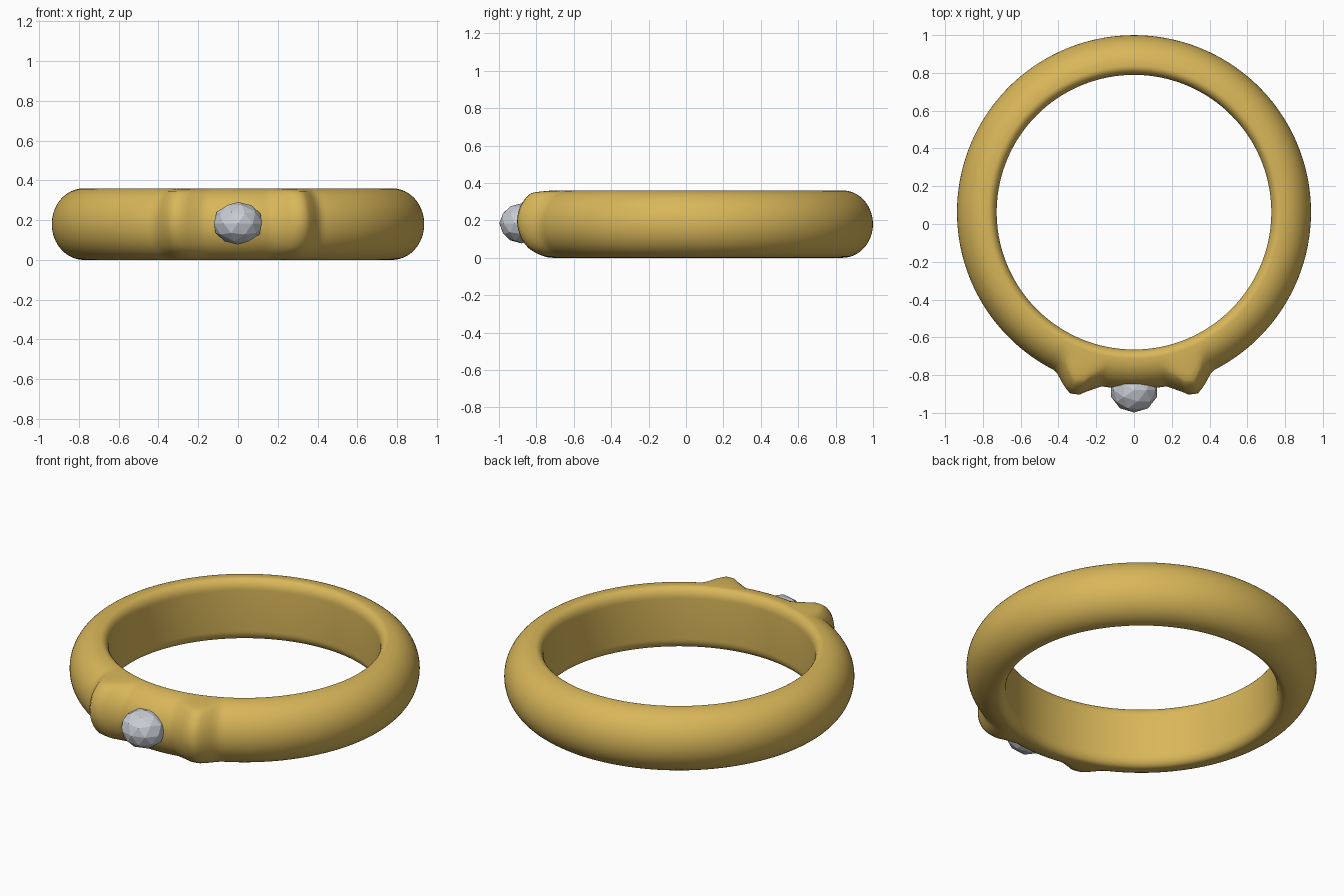
import bpy, bmesh
from math import sin, cos, pi, degrees, atan2, radians
from mathutils import Vector

if "Cube" in bpy.data.objects:
    bpy.data.objects.remove(bpy.data.objects["Cube"], do_unlink=True)

CENTRE_Y, MID_Z = 0.0625, 0.18
STEPS = 240


def material(name, rgb):
    mat = bpy.data.materials.new(name)
    mat.use_nodes = True
    mat.diffuse_color = (*rgb, 1)
    mat.node_tree.nodes["Principled BSDF"].inputs["Base Color"].default_value = (*rgb, 1)
    return mat


def add_object(name, bm, mat, smooth):
    mesh = bpy.data.meshes.new(name)
    bmesh.ops.recalc_face_normals(bm, faces=bm.faces)
    for face in bm.faces:
        face.smooth = smooth
    bm.to_mesh(mesh)
    bm.free()
    mesh.materials.append(mat)
    obj = bpy.data.objects.new(name, mesh)
    bpy.context.collection.objects.link(obj)
    return obj


def interpolate(points, x):
    """Eased interpolation through sorted (x, value) points, zero outside."""
    for (x0, v0), (x1, v1) in zip(points, points[1:]):
        if x0 <= x <= x1:
            return v0 + (v1 - v0) * (x - x0) / (x1 - x0)
    return 0.0


# Raised shoulder: radial swell by angle from the front, in degrees
SHOULDER = [(10.4, 0), (12.1, 0.016), (14.8, 0.044), (16.7, 0.072),
            (19.5, 0.079), (21.9, 0.055), (24.9, 0.014), (26.5, 0)]
# Swell strength around the outer half of the section, bottom to top
STRENGTH = [(-90, 0), (-70, 0.5), (-45, 0.8), (0, 1), (45, 1.15), (68, 1.3), (90, 0)]


def section():
    """Band section as (radius, height, strength): domed outside, flat inside."""
    points = []
    for i in range(33):
        a = -90 + 180 * i / 32
        points.append((0.775 + 0.162 * cos(radians(a)), 0.18 * sin(radians(a)),
                       interpolate(STRENGTH, a)))
    for start, z in ((90, 0.12), (180, -0.12)):
        for i in range(9):
            a = radians(start + 90 * i / 8)
            points.append((0.772 + 0.045 * cos(a), z + 0.06 * sin(a), 0))
    return points


# Band with two raised shoulders flanking the stone
bm = bmesh.new()
profile = section()
rings = []
for s in range(STEPS):
    theta = 2 * pi * s / STEPS
    off_front = abs(degrees(atan2(sin(theta), cos(theta))))
    swell = interpolate(SHOULDER, off_front)
    ring = []
    for radius, height, strength in profile:
        r = radius + swell * strength
        ring.append(bm.verts.new((r * sin(theta), CENTRE_Y - r * cos(theta), MID_Z + height)))
    rings.append(ring)
count = len(profile)
for s in range(STEPS):
    a, b = rings[s], rings[(s + 1) % STEPS]
    for i in range(count):
        j = (i + 1) % count
        bm.faces.new((a[i], a[j], b[j], b[i]))
bmesh.ops.remove_doubles(bm, verts=bm.verts, dist=0.0001)
band = add_object("ring_band", bm, material("gold", (0.69, 0.47, 0.10)), True)

# Faceted stone set in the front
bm = bmesh.new()
bmesh.ops.create_icosphere(bm, subdivisions=2, radius=1)
for v in bm.verts:
    v.co = Vector((v.co.x * 0.127, v.co.y * 0.118 - 0.88, v.co.z * 0.107 + 0.184))
stone = add_object("faceted_stone", bm, material("pale silver", (0.58, 0.61, 0.66)), False)
